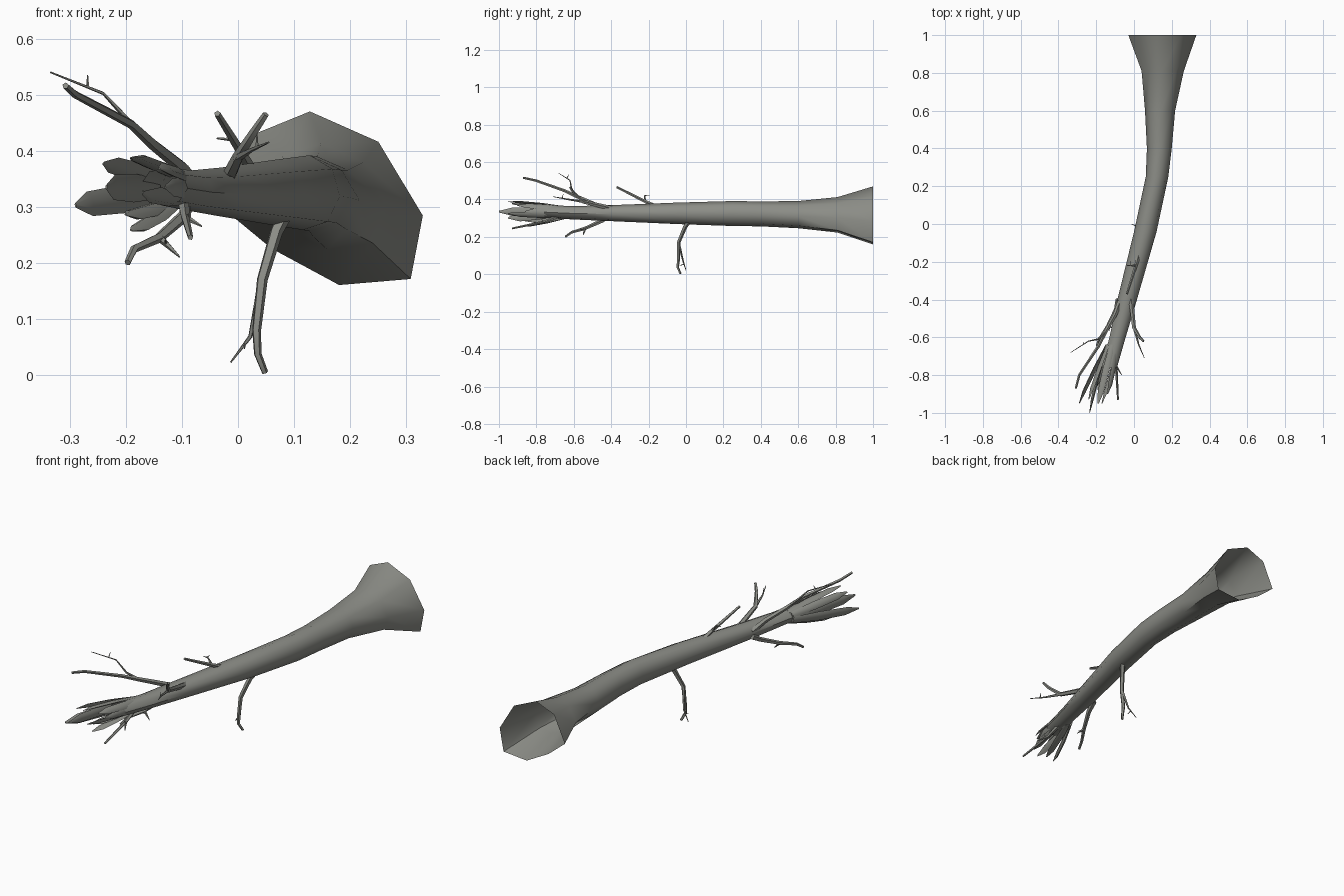
import bpy, bmesh, math
from mathutils import Vector

if "Cube" in bpy.data.objects:
    bpy.data.objects.remove(bpy.data.objects["Cube"])

bark = bpy.data.materials.new("weathered grey bark")
bark.diffuse_color = (0.26, 0.265, 0.24, 1)
bark.use_nodes = True
bark.node_tree.nodes["Principled BSDF"].inputs["Base Color"].default_value = bark.diffuse_color


def finish(bm, name, angle=50):
    me = bpy.data.meshes.new(name)
    bm.to_mesh(me)
    bm.free()
    me.materials.append(bark)
    ob = bpy.data.objects.new(name, me)
    bpy.context.collection.objects.link(ob)
    bpy.ops.object.select_all(action='DESELECT')
    ob.select_set(True)
    bpy.context.view_layer.objects.active = ob
    bpy.ops.object.shade_smooth_by_angle(angle=math.radians(angle))


def skin(bm, rings):
    for a, b in zip(rings, rings[1:]):
        n = len(a)
        for i in range(n):
            bm.faces.new((a[i], a[(i + 1) % n], b[(i + 1) % n], b[i]))


def tube(bm, pts, radii, sides=5, u=None, flat=1.0):
    """Tapered tube along a path; u and flat make it a blade."""
    rings = []
    for i, p in enumerate(pts):
        d = (pts[min(i + 1, len(pts) - 1)] - pts[max(i - 1, 0)]).normalized()
        u = d.orthogonal() if u is None else u
        u = (u - d * u.dot(d)).normalized()
        v = d.cross(u)
        angles = [2 * math.pi * k / sides for k in range(sides)]
        rings.append([bm.verts.new(p + radii[i] * (u * math.cos(a) + v * flat * math.sin(a)))
                      for a in angles])
    skin(bm, rings)
    bm.faces.new(rings[0][::-1])
    bm.faces.new(rings[-1])


# Trunk: open octagonal tube that flares at the root end
# stations: y, centre x, half width, centre z, half height
stations = [(1, .15, .18, .315, .155), (.81, .152, .112, .318, .095),
            (.6, .138, .08, .319, .073), (.4, .134, .066, .323, .067),
            (.25, .122, .06, .325, .067), (-.04, .06, .06, .326, .058),
            (-.4, -.036, .052, .327, .043), (-.6, -.087, .043, .329, .036),
            (-.76, -.132, .042, .336, .034)]
lump_x = [1, .56, -.12, -.67, -1, -.5, .17, .88]   # uneven root outline
lump_z = [-.2, .65, 1, .74, -.1, -.58, -1, -.93]
bm = bmesh.new()
rings = []
for y, cx, rx, cz, rz in stations:
    f = max(0, (y - .5) / .5)
    ring = []
    for k in range(8):
        a = math.pi * k / 4 - .1
        px = lump_x[k] * f + math.cos(a) * (1 - f)
        pz = lump_z[k] * f + math.sin(a) * (1 - f)
        ring.append(bm.verts.new((cx + px * rx, y, cz + pz * rz)))
    rings.append(ring)
skin(bm, rings)
finish(bm, "trunk")

# Splintered end: flat blades that leave the trunk rim and spread to these tips
tips = [(-.29, -.95, .302), (-.235, -1, .335), (-.24, -.93, .378), (-.19, -.95, .388),
        (-.14, -.9, .368), (-.13, -.86, .335), (-.19, -.88, .257), (-.2, -.86, .285),
        (-.17, -.95, .325)]
bm = bmesh.new()
for i, t in enumerate(tips):
    tip = Vector(t)
    out = Vector((tip.x + .18, 0, tip.z - .332)).normalized()
    base = Vector((-.11 + out.x * .034, -.64, .33 + out.z * .028))
    w = .022 + .008 * (i < 2)
    path = [base.lerp(tip, s) + out * .004 * (0 < s < 1) for s in (0, .4, .8, 1)]
    tube(bm, path, [w * .6, w * .85, w * .75, w * .15], 6, Vector((-out.z, 0, out.x)), .35)
finish(bm, "splinters", 40)


def branch(name, main, fork, start, root=.014, end=.006):
    """Crooked main stem, plus a thin fork leaving stem point number start."""
    main = [Vector(p) for p in main]
    fork = [main[start]] + [Vector(p) for p in fork]
    bm = bmesh.new()
    for path, r0, r1 in ((main, root, end), (fork, root * .55, .0015)):
        n = len(path) - 1
        tube(bm, path, [r1 + (r0 - r1) * (1 - i / n) ** 1.3 for i in range(n + 1)])
    # short spur on the last stretch of the fork
    a, b = fork[-2], fork[-1]
    mid = a.lerp(b, .3)
    tube(bm, [mid, mid + (b - a).cross(Vector((1, 0, 0))).normalized() * .025], [.003, .001])
    finish(bm, name)


branch("lower_branch",
       [(.085, .02, .29), (.068, -.005, .255), (.043, -.04, .17), (.033, -.04, .08),
        (.035, -.045, .037), (.048, -.03, .004)],
       [(.022, -.015, .068), (-.013, 0, .022)], 2)
branch("upper_left_branch",
       [(-.075, -.41, .335), (-.1, -.48, .37), (-.15, -.57, .41), (-.19, -.65, .447),
        (-.29, -.8, .5), (-.308, -.87, .516)],
       [(-.19, -.61, .448), (-.24, -.62, .502), (-.335, -.68, .54)], 2)
branch("top_branch",
       [(.025, -.16, .36), (.01, -.22, .39), (-.037, -.37, .466)],
       [(-.012, -.22, .42), (-.038, -.22, .422)], 1, .013)
branch("upper_right_branch",
       [(-.02, -.37, .345), (0, -.55, .388), (.03, -.6, .435), (.05, -.62, .465)],
       [(.025, -.64, .402), (.055, -.71, .415)], 1)
branch("lower_left_branch",
       [(-.085, -.4, .315), (-.095, -.45, .285), (-.14, -.54, .245), (-.185, -.61, .225),
        (-.197, -.645, .2)],
       [(-.104, -.55, .21)], 2)
branch("underside_branch",
       [(-.1, -.66, .32), (-.095, -.75, .282), (-.085, -.93, .245)],
       [(-.065, -.8, .265)], 1, .012, .005)
